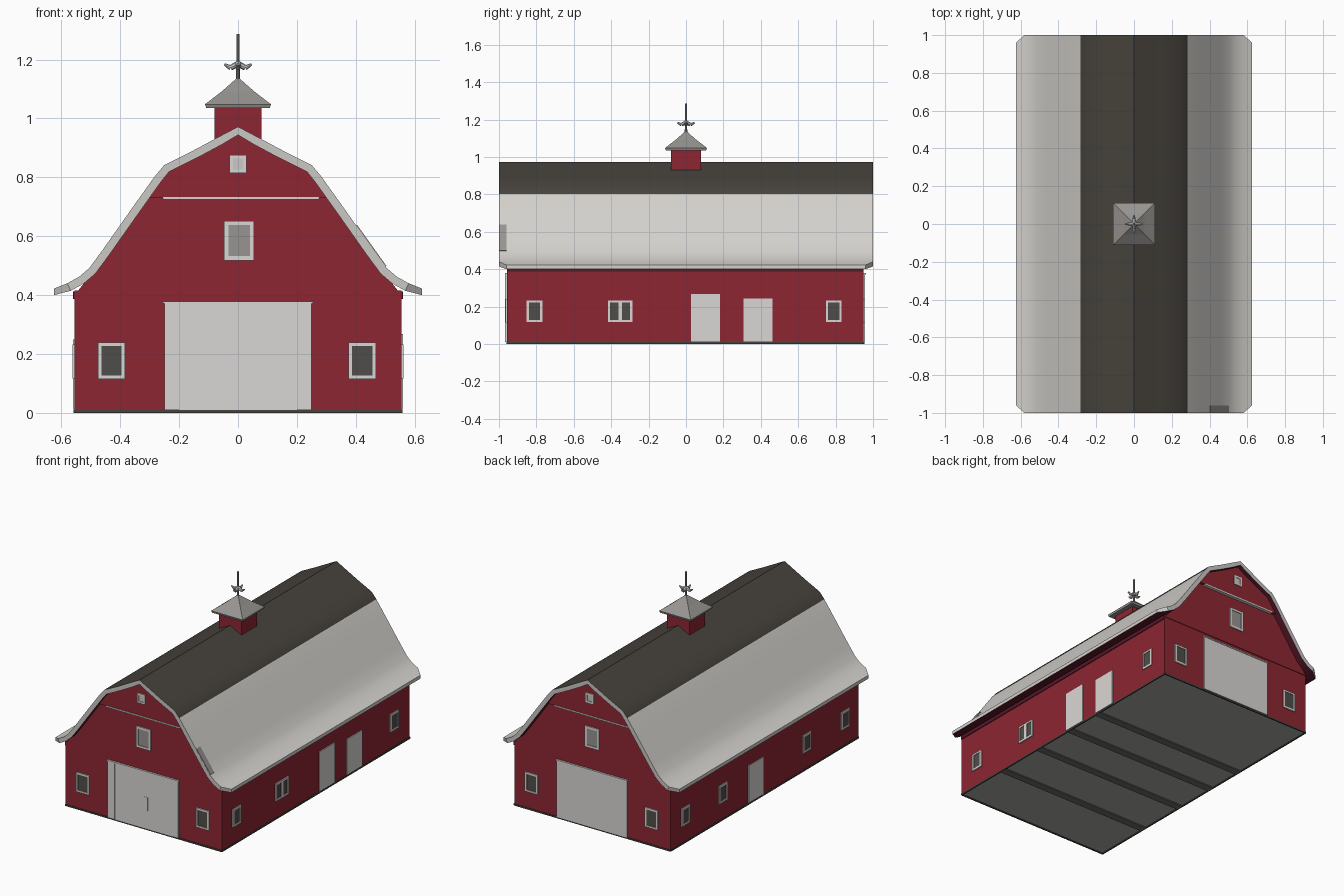
import bpy, bmesh
from math import radians
from mathutils import Matrix, Vector

cube = bpy.data.objects.get("Cube")
if cube:
    bpy.data.objects.remove(cube, do_unlink=True)


def material(name, r, g, b):
    m = bpy.data.materials.new(name)
    m.use_nodes = True
    m.diffuse_color = (r, g, b, 1)
    bsdf = m.node_tree.nodes["Principled BSDF"]
    bsdf.inputs["Base Color"].default_value = (r, g, b, 1)
    bsdf.inputs["Roughness"].default_value = 0.8
    return m


RED = material("barn red", 0.27, 0.019, 0.032)
MAROON = material("soffit maroon", 0.09, 0.008, 0.02)
PALE = material("pale metal", 0.66, 0.64, 0.61)
DOOR = material("door white", 0.70, 0.68, 0.66)
DARK = material("dark shingle", 0.063, 0.056, 0.046)
TRIM = material("trim grey", 0.60, 0.58, 0.56)
GREY = material("cupola grey", 0.31, 0.295, 0.28)
GLASS = material("window glass", 0.08, 0.076, 0.066)
FLOOR = material("floor grey", 0.40, 0.39, 0.38)
BEAM = material("beam grey", 0.15, 0.145, 0.14)


def finish(bm, name, *mats, smooth=False):
    bmesh.ops.recalc_face_normals(bm, faces=bm.faces)
    me = bpy.data.meshes.new(name)
    bm.to_mesh(me)
    bm.free()
    ob = bpy.data.objects.new(name, me)
    bpy.context.collection.objects.link(ob)
    for m in mats:
        me.materials.append(m)
    if smooth:
        bpy.ops.object.select_all(action='DESELECT')
        ob.select_set(True)
        bpy.context.view_layer.objects.active = ob
        bpy.ops.object.shade_smooth_by_angle(angle=radians(30))
    return ob


def box(name, lo, hi, mat, turn=0):
    lo, hi = Vector(lo), Vector(hi)
    place = (Matrix.Rotation(radians(turn), 4, 'Z')
             @ Matrix.Translation((lo + hi) / 2) @ Matrix.Diagonal((*(hi - lo), 1)))
    bm = bmesh.new()
    bmesh.ops.create_cube(bm, size=1, matrix=place)
    return finish(bm, name, mat)


def prism(name, outline, y0, y1, mat):
    bm = bmesh.new()
    face = bm.faces.new([bm.verts.new((x, y0, z)) for x, z in outline])
    new = bmesh.ops.extrude_face_region(bm, geom=[face])["geom"]
    bmesh.ops.translate(bm, vec=(0, y1 - y0, 0),
                        verts=[v for v in new if isinstance(v, bmesh.types.BMVert)])
    # The starting face is kept by the extrusion, so the solid is closed
    return finish(bm, name, mat)


def tube(name, a, b, r0, r1, mat, sides=10):
    a, b = Vector(a), Vector(b)
    d = b - a
    bm = bmesh.new()
    turn = d.to_track_quat('Z', 'Y').to_matrix().to_4x4()
    bmesh.ops.create_cone(bm, cap_ends=True, segments=sides, radius1=r0, radius2=r1,
                          depth=d.length, matrix=Matrix.Translation((a + b) / 2) @ turn)
    return finish(bm, name, mat, smooth=True)


# Gambrel roof outline, ridge to eave, mirrored to both slopes
half = [(0, .972), (.07, .935), (.15, .892), (.25, .842), (.283, .803), (.36, .695),
        (.46, .553), (.505, .492), (.54, .462), (.58, .440), (.625, .422)]
outer = [Vector((-x, z)) for x, z in half[:0:-1]] + [Vector(p) for p in half]
inner = []
for i, p in enumerate(outer):
    t = (outer[min(i + 1, len(outer) - 1)] - outer[max(i - 1, 0)]).normalized()
    inner.append(p + Vector((t.y, -t.x)) * 0.028)
for i in (0, -1):
    inner[i] = outer[i] - Vector((0, 0.022))

# Roof shell: dark crown, pale slopes and eaves, trim at the gable rims, maroon soffit
bm = bmesh.new()
rings = []
for y in (-1, 1):
    for line in (outer, inner):
        rings.append([bm.verts.new((p.x, y * (0.96 if abs(p.x) > 0.6 else 1), p.y)) for p in line])
fo, fi, bo, bi = rings
for i in range(len(outer) - 1):
    crown = abs(outer[i].x + outer[i + 1].x) / 2 < 0.28
    for a, b, slot in ((fo, bo, 0 if crown else 1), (fi, bi, 3), (fo, fi, 2), (bo, bi, 2)):
        bm.faces.new((a[i], a[i + 1], b[i + 1], b[i])).material_index = slot
for i in (0, -1):
    bm.faces.new((fo[i], bo[i], bi[i], fi[i])).material_index = 1
finish(bm, "roof", DARK, PALE, TRIM, MAROON, smooth=True)

# Worn grey patch at the front end of one slope
prism("roof_patch", [(.40, .635), (.404, .639), (.464, .555), (.504, .499), (.50, .494)],
      -0.999, -0.96, GREY)

# Walls and gables
FRONT, BACK, SIDE = -0.957, 0.95, 0.555
box("walls", (-SIDE, FRONT, 0.01), (SIDE, BACK, 0.415), RED)
under = [p for p in inner if abs(p.x) < 0.54]
prism("gable_body", [(-SIDE, 0.40)] + [tuple(p) for p in under] + [(SIDE, 0.40)],
      FRONT - 0.004, BACK + 0.004, RED)
top = [(-.312, .73)] + [tuple(p) for p in inner if p.y > 0.74] + [(.312, .73)]
for name, y0, y1 in (("front", -0.978, -0.94), ("back", 0.94, 0.972)):
    prism(name + "_upper_gable", top, y0, y1, RED)

# Floor with cross beams underneath, sills and eave boards
box("floor", (-SIDE, FRONT, 0.006), (SIDE, BACK, 0.012), FLOOR)
for y in (-0.57, -0.23, 0.06, 0.32):
    box("floor_beam", (-SIDE, y - 0.025, 0), (SIDE, y + 0.025, 0.008), BEAM)
for s in (-1, 1):
    box("side_sill", (s * SIDE - 0.004, FRONT, 0), (s * SIDE + 0.004, BACK, 0.01), DARK)
    box("eave_board", (s * SIDE - 0.005, FRONT, 0.387), (s * SIDE + 0.005, BACK, 0.412), MAROON)
for y in (FRONT, BACK):
    box("end_sill", (-SIDE, y - 0.004, 0), (SIDE, y + 0.004, 0.01), DARK)

# Wall fittings: each wall is a turn about z and a distance from the centre
WALLS = {"front": (0, 0.957), "right": (90, SIDE), "back": (180, 0.95), "left": (-90, SIDE)}


def plate(name, wall, u, z, w, h, out, mat):
    turn, d = WALLS[wall]
    return box(f"{wall}_{name}", (u - w / 2, -d - out, z - h / 2),
               (u + w / 2, -d + 0.005, z + h / 2), mat, turn)


def window(name, wall, u, z, w, h, out=0.0, mullion=False, rim=0.012, pane=GLASS):
    plate(name + "_glass", wall, u, z, w - rim, h - rim, out + 0.003, pane)
    for s in (-1, 1):
        plate(name + "_jamb", wall, u + s * (w - rim) / 2, z, rim, h, out + 0.007, DOOR)
        plate(name + "_rail", wall, u, z + s * (h - rim) / 2, w, rim, out + 0.007, DOOR)
    if mullion:
        plate(name + "_mullion", wall, u, z, rim * 1.6, h, out + 0.007, DOOR)


for wall in ("front", "back"):
    for u in (-0.43, 0.422):
        window("window", wall, u, 0.177, 0.092, 0.125)
    window("loft_window", wall, 0.004, 0.585, 0.102, 0.135, 0.004, rim=0.015, pane=GREY)
    window("vent", wall, 0, 0.845, 0.058, 0.062, 0.021, rim=0.012, pane=TRIM)
    plate("gable_ledge", wall, 0.01, 0.729, 0.53, 0.009, 0.025, DOOR)
    plate("barn_door", wall, 0, 0.191, 0.5, 0.362, 0.008, DOOR)
    plate("door_track", wall, 0, 0.375, 0.51, 0.008, 0.012, DOOR)
for s in (-1, 1):
    plate("door_stile", "front", s * 0.225, 0.191, 0.05, 0.362, 0.011, DOOR)
plate("door_handle", "front", 0.018, 0.17, 0.035, 0.085, 0.010, DOOR)

for wall, u, wide in (("right", -.81, 0), ("right", -.352, 1), ("right", .79, 0),
                      ("left", -.8, 0), ("left", -.42, 0), ("left", .43, 0), ("left", .82, 0)):
    window("window", wall, u, 0.175, 0.13 if wide else 0.085, 0.115, mullion=bool(wide))
for wall, u, h in (("right", 0.105, 0.268), ("right", 0.385, 0.242), ("left", -0.085, 0.25)):
    plate("door", wall, u, h / 2 + 0.006, 0.155, h - 0.012, 0.005, DOOR)

# Cupola with a flared pyramid cap
box("cupola", (-0.08, -0.08, 0.88), (0.08, 0.08, 1.045), RED)
bm = bmesh.new()
loops = [[bm.verts.new((sx * r, sy * r, z)) for sx, sy in ((-1, -1), (1, -1), (1, 1), (-1, 1))]
         for r, z in ((.108, 1.035), (.112, 1.048), (.055, 1.092), (.006, 1.135))]
for a, b in zip(loops, loops[1:]):
    for i in range(4):
        bm.faces.new((a[i], a[i - 1], b[i - 1], b[i]))
bm.faces.new(loops[0])
bm.faces.new(loops[-1])
finish(bm, "cupola_roof", GREY)

# Weather vane
tube("vane_pole", (0, 0, 1.12), (0, 0, 1.287), 0.007, 0.005, GREY)
for dx, dy in ((1, 0), (-1, 0), (0, 1), (0, -1)):
    knee = (dx * 0.025, dy * 0.025, 1.172)
    tube("vane_arm", (0, 0, 1.185), knee, 0.011, 0.009, TRIM, 8)
    tube("vane_tip", knee, (dx * 0.046, dy * 0.046, 1.184), 0.009, 0.004, TRIM, 8)
